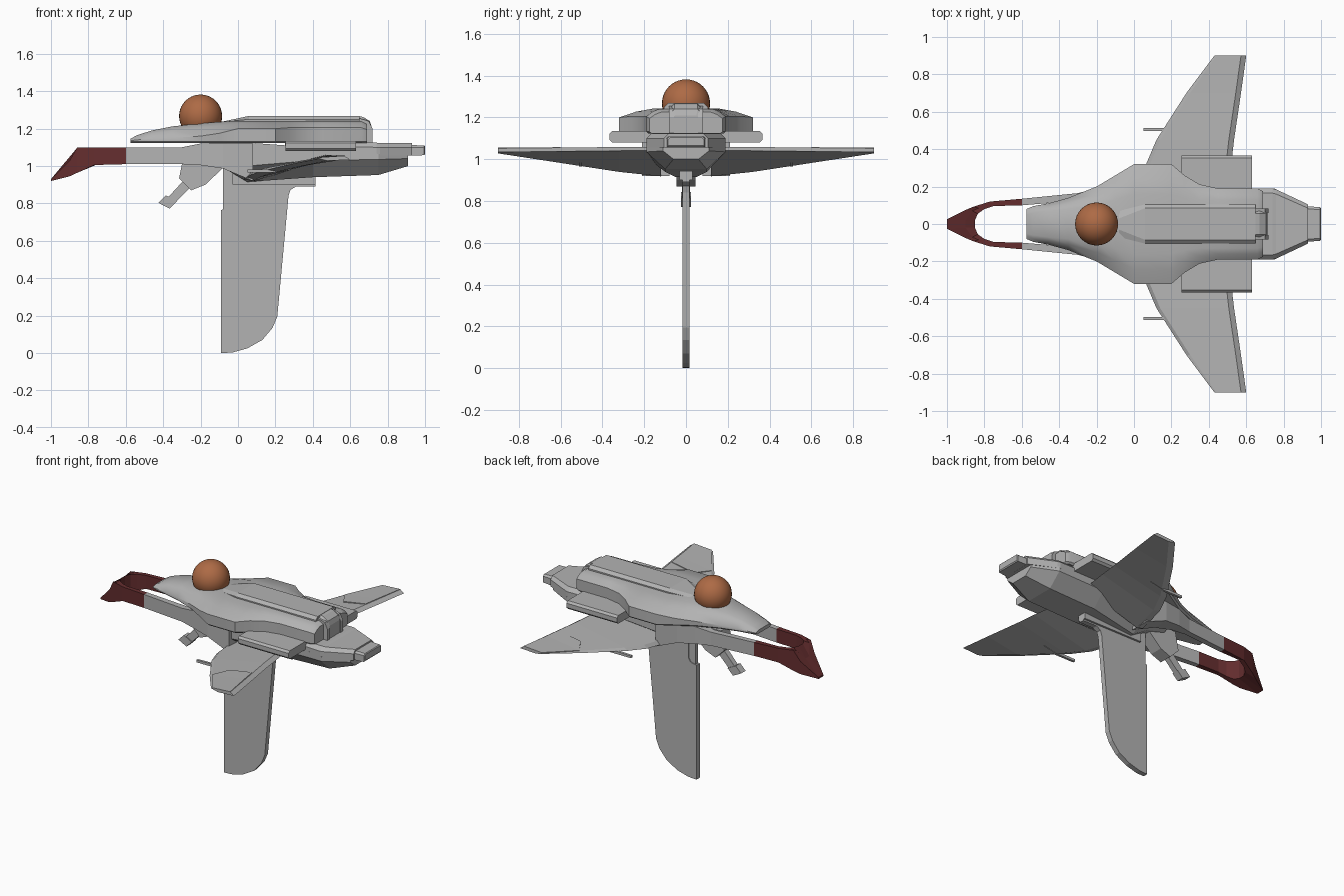
import bpy, bmesh, math
from mathutils import Vector


def material(name, rgb):
    m = bpy.data.materials.new(name)
    m.diffuse_color = (*rgb, 1)
    return m


GREY = material("hull grey", (0.45, 0.45, 0.45))
RED = material("dark red", (0.13, 0.027, 0.028))
ORANGE = material("copper orange", (0.42, 0.145, 0.06))


def finish(name, bm, mat, smooth=None):
    bmesh.ops.recalc_face_normals(bm, faces=bm.faces)
    me = bpy.data.meshes.new(name)
    bm.to_mesh(me)
    bm.free()
    ob = bpy.data.objects.new(name, me)
    bpy.context.collection.objects.link(ob)
    me.materials.append(mat)
    if smooth:
        bpy.ops.object.select_all(action='DESELECT')
        ob.select_set(True)
        bpy.context.view_layer.objects.active = ob
        bpy.ops.object.shade_smooth_by_angle(angle=math.radians(smooth))
    return ob


def loft(name, rings, mat, smooth=None):
    """Skin a list of closed rings of points and cap both ends."""
    bm = bmesh.new()
    rows = [[bm.verts.new(p) for p in r] for r in rings]
    n = len(rows[0])
    for a, b in zip(rows, rows[1:]):
        for i in range(n):
            j = (i + 1) % n
            bm.faces.new((a[i], a[j], b[j], b[i]))
    bm.faces.new(rows[0])
    bm.faces.new(rows[-1])
    return finish(name, bm, mat, smooth)


def body(name, stations, mat=GREY, smooth=None):
    """Loft along x; each station is x, then (half width, z) from bottom to top."""
    rings = []
    for x, *half in stations:
        rings.append([(x, w, z) for w, z in half] + [(x, -w, z) for w, z in reversed(half)])
    return loft(name, rings, mat, smooth)


def prism(name, outline, half, mat=GREY, y=0):
    """Extrude an x-z outline across y."""
    return loft(name, [[(x, y + s * half, z) for x, z in outline] for s in (-1, 1)], mat)


def mirror(ob):
    ob.modifiers.new("mirror", 'MIRROR').use_axis = (False, True, False)
    centre = bpy.data.objects.get("mirror_centre")
    if not centre:
        centre = bpy.data.objects.new("mirror_centre", None)
        bpy.context.collection.objects.link(centre)
        centre.hide_render = True
    ob.modifiers["mirror"].mirror_object = centre


def lerp(x, pts):
    for (x0, v0), (x1, v1) in zip(pts, pts[1:]):
        if x <= x1:
            return v0 + (v1 - v0) * max(0, (x - x0) / (x1 - x0))
    return pts[-1][1]


# Upper hull: rounded shell with a thin lower lip
upper = []
for x, w, ze, zt, tw in [(-.575, .08, 1.135, 1.145, .05), (-.54, .095, 1.14, 1.165, .06),
                         (-.46, .11, 1.145, 1.19, .07), (-.35, .14, 1.15, 1.212, .08),
                         (-.2, .2, 1.16, 1.228, .1), (-.1, .26, 1.175, 1.236, .13),
                         (0, .32, 1.2, 1.242, .16), (.2, .32, 1.2, 1.242, .16),
                         (.27, .26, 1.205, 1.242, .14), (.35, .212, 1.205, 1.242, .13),
                         (.45, .19, 1.205, 1.242, .13), (.66, .19, 1.205, 1.24, .13),
                         (.69, .175, 1.195, 1.225, .12)]:
    upper.append((x, (w - .012, 1.122), (w, 1.132), (w, ze),
                  ((w + tw) / 2, ze + (zt - ze) * .65), (tw, zt)))
body("upper_hull", upper, smooth=35)

# Dorsal spine and its rear housing
body("spine", [(-.08, (.07, 1.22), (.07, 1.236), (.03, 1.238)),
               (.06, (.105, 1.2), (.105, 1.25), (.085, 1.268)),
               (.65, (.105, 1.2), (.105, 1.25), (.085, 1.268))])
body("spine_tail", [(.64, (.07, 1.11), (.07, 1.25), (.055, 1.268)),
                    (.67, (.07, 1.11), (.07, 1.25), (.055, 1.262)),
                    (.705, (.07, 1.11), (.07, 1.225), (.055, 1.24)),
                    (.715, (.065, 1.12), (.065, 1.2), (.05, 1.21))])
for s in (-1, 1):
    prism("tail_rail", [(.65, 1.11), (.72, 1.12), (.72, 1.2), (.7, 1.24), (.65, 1.255)],
          .012, y=s * .07)

# Dome
bm = bmesh.new()
bmesh.ops.create_uvsphere(bm, u_segments=32, v_segments=20, radius=.115)
bmesh.ops.translate(bm, verts=bm.verts, vec=(-.2, 0, 1.267))
finish("dome", bm, ORANGE, 40)

# Forked nose: rails joined by a drooping beak
TOP = [(-1, .93), (-.9, 1.03), (-.86, 1.1), (-.3, 1.1), (-.2, 1.12)]
BOTTOM = [(-1, .92), (-.95, .922), (-.76, 1.01), (-.3, 1.01), (-.12, 1.0), (-.03, .97), (.06, .92)]
half = [((-1, .025), (-.9, .02), (-.85, .02)),
        ((-.9, .075), (-.865, .07), (-.835, .055)),
        ((-.86, .092), (-.83, .085), (-.80, .08)),
        ((-.77, .12), (-.765, .11), (-.75, .096)),
        ((-.6, .135), (-.6, .12), (-.6, .1)),
        ((-.3, .165), (-.3, .15), (-.3, .125)),
        ((-.2, .19), (-.2, .17), (-.2, .12)),
        ((-.08, .21), (-.08, .18), (-.08, .1)),
        ((.08, .21), (.08, .18), (.08, .08))]
rings = []
for s, rows in ((-1, reversed(half)), (1, half)):
    for o, m, i in rows:
        pts = [(o, BOTTOM), (o, TOP), (m, TOP), (i, TOP), (i, BOTTOM)]
        rings.append([(p[0], s * p[1], lerp(p[0], f)) for p, f in pts])
fork = loft("nose_fork", rings, GREY)
fork.data.materials.append(RED)
for f in fork.data.polygons:
    f.material_index = 1 if f.center.x < -.6 else 0

# Lower hull: faceted keel
body("lower_hull", [(-.2, (.05, 1.02), (.1, 1.05), (.1, 1.12)),
                    (-.06, (.06, .98), (.16, 1.03), (.17, 1.125)),
                    (.05, (.05, .915), (.18, 1.0), (.18, 1.125)),
                    (.4, (.1, .94), (.185, 1.03), (.185, 1.1)),
                    (.75, (.1, .952), (.19, 1.035), (.19, 1.065)),
                    (.91, (.06, 1.0), (.11, 1.04), (.11, 1.065))])

# Rear deck and end cap
body("rear_deck", [(.25, (.18, 1.055), (.18, 1.11), (.165, 1.125)),
                   (.74, (.19, 1.055), (.19, 1.1), (.165, 1.125)),
                   (.76, (.185, 1.055), (.185, 1.1), (.16, 1.122)),
                   (.93, (.105, 1.055), (.105, 1.1), (.085, 1.122))])
body("end_cap", [(.92, (.095, 1.055), (.095, 1.1), (.08, 1.112)),
                 (.995, (.09, 1.058), (.09, 1.1), (.078, 1.11)),
                 (1.0, (.085, 1.065), (.085, 1.095), (.075, 1.105))])

# Side engine slabs with rounded outer edges
slab = [[(x, .15, 1.08), (x, .352, 1.08), (x, .365, 1.093),
         (x, .365, 1.122), (x, .352, 1.135), (x, .15, 1.135)] for x in (.255, .63)]
mirror(loft("engine_slab", slab, GREY))

# Wings: leading edge low at the root, rising to the tip
wing = []
for y, lx, tx in [(.12, .03, .49), (.32, .065, .52), (.45, .12, .535), (.7, .28, .572), (.9, .43, .6)]:
    t = max(0, (y - .18) / .72)
    zl, zt = .93 + .11 * t, 1.06 - .008 * t
    wing.append([(lx, y, zl), (lx + .02, y, zl + .02 * (1 - t) + .004), (tx - .028, y, zt),
                 (tx, y, zt - .018), (lx + .05, y, zl - .012)])
mirror(loft("wing", wing, GREY))

# Outer wing panel, a thin raised skin
panel = []
for y, lx, mx, tx in [(.6, .36, .44, .525), (.7, .30, .43, .54), (.9, .44, .5, .572)]:
    t = (y - .18) / .72
    l0 = lerp(y, [(.45, .14), (.7, .3), (.9, .45)])
    t0 = lerp(y, [(.45, .507), (.7, .544), (.9, .572)])
    za, zb = .93 + .11 * t + .02 * (1 - t) + .004, 1.06 - .008 * t
    z = lambda x: za + (zb - za) * (x - l0) / (t0 - l0)
    panel.append([(lx, y, z(lx) - .004), (tx, y, z(tx) - .004),
                  (tx, y, z(tx) + .003), (lx, y, z(lx) + .003)])
mirror(loft("wing_panel", panel, GREY))

# Wing guns
for s in (-1, 1):
    prism("wing_gun", [(.05, .965), (.2, .965), (.3, .985), (.2, .985), (.05, .98)], .008, y=s * .505)

# Ventral fin with a thin upper front edge and a root collar
prism("fin", [(-.09, 0), (-.03, .003), (.05, .025), (.13, .07), (.185, .135), (.21, .195),
              (.27, .84), (.28, .872), (.31, .89), (.415, .89), (.415, .96), (-.03, .99),
              (-.03, .8), (-.045, .775), (-.09, .765)], .017)
prism("fin_front_edge", [(-.08, .76), (-.03, .76), (-.03, 1.0), (-.08, 1.0)], .012)
prism("fin_collar", [(-.03, .9), (.2, .9), (.415, .9), (.415, .96), (-.03, .99)], .03)

# Chin gun: mount, barrel and muzzle
prism("gun_mount", [(-.315, .935), (-.25, .87), (-.175, .9), (-.085, .985), (-.085, 1.06), (-.29, 1.06)], .045)
prism("gun_barrel", [(-.385, .82), (-.35, .79), (-.24, .9), (-.28, .935)], .018)
prism("gun_muzzle", [(-.425, .803), (-.365, .772), (-.325, .812), (-.385, .843)], .024)
